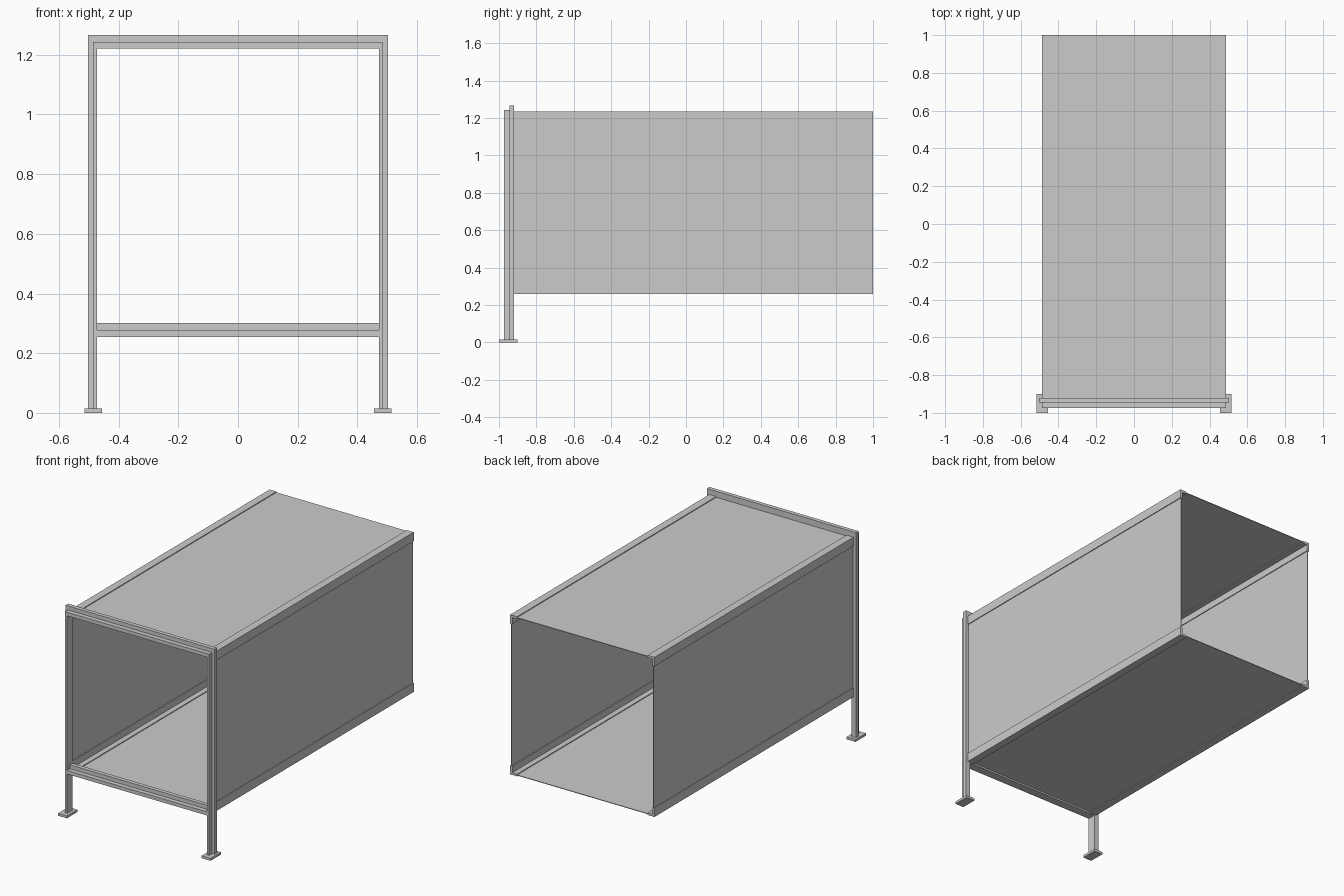
import bpy, bmesh
from mathutils import Vector

if "Cube" in bpy.data.objects:
    bpy.data.objects.remove(bpy.data.objects["Cube"])


def prism(name, outline, place, start, end):
    """Sweep a 2D outline straight from start to end; place maps (a, b, t) to xyz."""
    bm = bmesh.new()
    face = bm.faces.new([bm.verts.new(place(a, b, start)) for a, b in outline])
    move = Vector(place(0, 0, end)) - Vector(place(0, 0, start))
    new = bmesh.ops.extrude_face_region(bm, geom=[face])["geom"]
    bmesh.ops.translate(bm, vec=move, verts=[v for v in new if isinstance(v, bmesh.types.BMVert)])
    bmesh.ops.recalc_face_normals(bm, faces=bm.faces)
    mesh = bpy.data.meshes.new(name)
    bm.to_mesh(mesh)
    bm.free()
    obj = bpy.data.objects.new(name, mesh)
    bpy.context.collection.objects.link(obj)
    return obj


def box(name, x, y, z):
    outline = [(x[0], y[0]), (x[1], y[0]), (x[1], y[1]), (x[0], y[1])]
    return prism(name, outline, lambda a, b, t: (a, b, t), *z)


def mirror_x(obj):
    obj.modifiers.new("mirror", "MIRROR").use_axis[0] = True


FRONT, STEP, BACK, END = -0.973, -0.945, -0.92, 1.0
OUT, T = 0.487, 0.014
BOTTOM, TOP = 0.26, 1.235

# Front posts: angle section with a fin along the inner edge
post = [(0.473, FRONT), (0.486, FRONT), (0.486, STEP),
        (0.503, STEP), (0.503, BACK), (0.473, BACK)]
mirror_x(prism("front_post", post, lambda a, b, t: (a, b, t), 0.015, 1.243))

# Foot plates
mirror_x(box("foot_plate", (0.455, 0.515), (-1.0, -0.9), (0, 0.015)))

# Front cross bars: same stepped section; upper bar caps the posts
def cross_bar(name, z, half):
    section = [(FRONT, z), (BACK, z), (BACK, z + 0.046),
               (STEP, z + 0.046), (STEP, z + 0.022), (FRONT, z + 0.022)]
    return prism(name, section, lambda a, b, t: (t, a, b), -half, half)

cross_bar("lower_front_bar", 0.255, 0.473)
cross_bar("upper_front_bar", 1.221, 0.486)
box("upper_back_lip", (-0.503, 0.503), (STEP, BACK), (1.243, 1.267))

# Angle rails along the four long edges
def rail(name, z, s):
    section = [(OUT, z), (OUT, z + s * 0.055), (OUT - T, z + s * 0.055),
               (OUT - T, z + s * T), (OUT - 0.047, z + s * T), (OUT - 0.047, z)]
    mirror_x(prism(name, section, lambda a, b, t: (a, t, b), BACK, END))

rail("lower_side_rail", BOTTOM, 1)
rail("upper_side_rail", TOP, -1)

# Thin sheets held in the middle of the rails
mid = T / 2
for name, z in (("floor_panel", BOTTOM + mid), ("roof_panel", TOP - mid)):
    box(name, (-OUT + mid, OUT - mid), (BACK, END), (z - 0.002, z + 0.002))
mirror_x(box("side_panel", (OUT - mid - 0.002, OUT - mid + 0.002), (BACK, END),
             (BOTTOM + mid, TOP - mid)))
